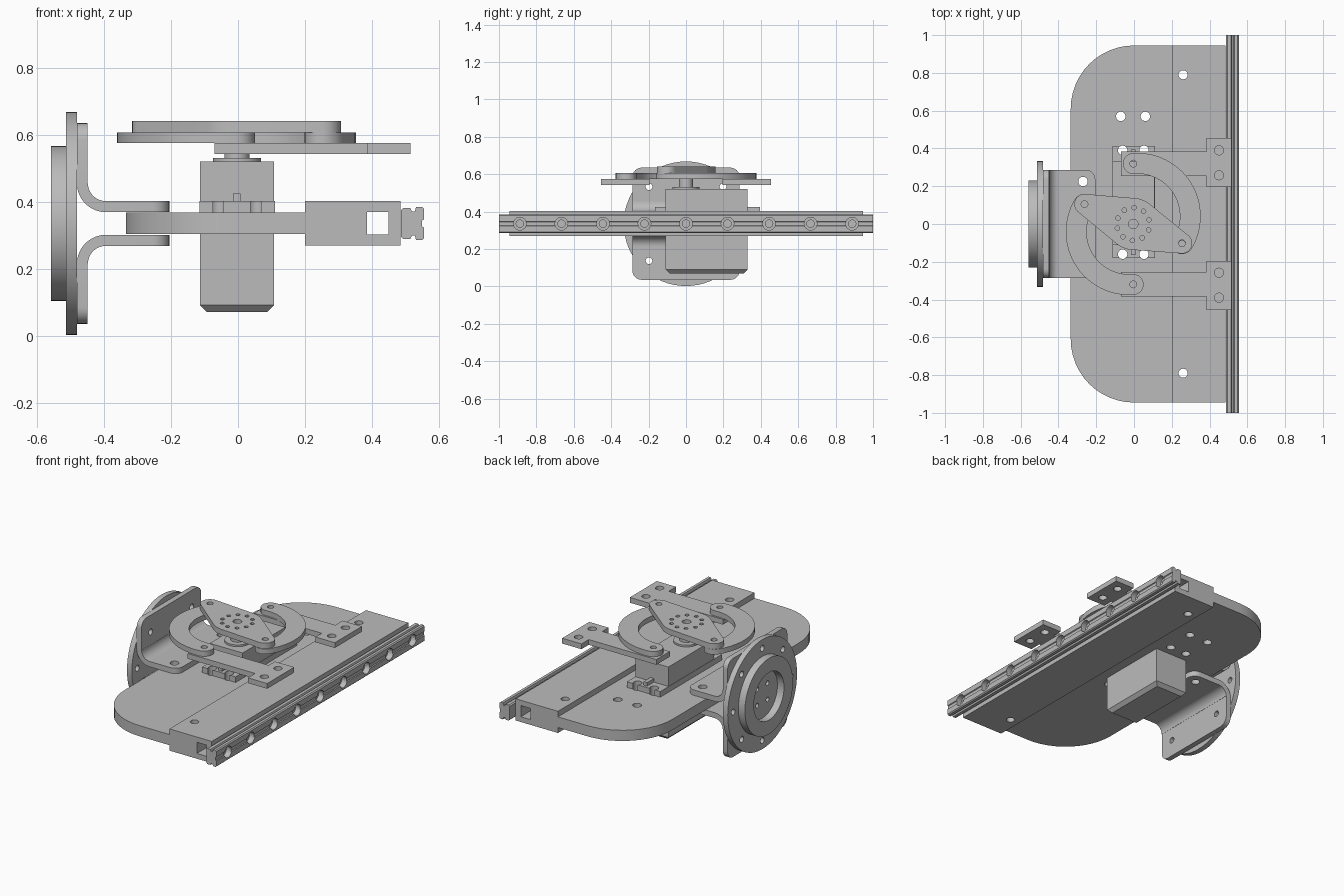
import bpy, bmesh, math
from mathutils import Matrix, Vector
from mathutils.geometry import convex_hull_2d

if "Cube" in bpy.data.objects:
    bpy.data.objects.remove(bpy.data.objects["Cube"])

grey = bpy.data.materials.new("plain grey")
grey.diffuse_color = (0.5, 0.5, 0.5, 1)
grey.use_nodes = True
grey.node_tree.nodes["Principled BSDF"].inputs["Base Color"].default_value = grey.diffuse_color

UP = Matrix.Identity(4)                                              # outline in xy, thickness along z
SIDE = Matrix(((0, 0, 1, 0), (1, 0, 0, 0), (0, 1, 0, 0), (0, 0, 0, 1)))   # outline in yz, thickness along x
LONG = Matrix.Rotation(math.pi / 2, 4, 'X')                          # outline in xz, thickness along -y


def arc(cx, cy, r, a0, a1, n=10):
    angs = [math.radians(a0 + (a1 - a0) * i / n) for i in range(n + 1)]
    return [(cx + r * math.cos(a), cy + r * math.sin(a)) for a in angs]


def circle(cx, cy, r, n=24):
    return arc(cx, cy, r, 0, 360, n)[:-1]


def rect(x0, x1, y0, y1):
    return [(x0, y0), (x1, y0), (x1, y1), (x0, y1)]


def finish(name, bm):
    bmesh.ops.remove_doubles(bm, verts=bm.verts, dist=1e-5)
    bmesh.ops.recalc_face_normals(bm, faces=bm.faces)
    me = bpy.data.meshes.new(name)
    bm.to_mesh(me)
    bm.free()
    me.materials.clear()
    me.materials.append(grey)
    ob = bpy.data.objects.new(name, me)
    bpy.context.collection.objects.link(ob)
    return ob


def plate(name, loops, w0, w1, frame=UP):
    """Extrude an outline (first loop) with holes (other loops) from w0 to w1."""
    cu = bpy.data.curves.new(name, 'CURVE')
    cu.dimensions, cu.fill_mode, cu.extrude = '2D', 'BOTH', (w1 - w0) / 2
    for loop in loops:
        sp = cu.splines.new('POLY')
        sp.points.add(len(loop) - 1)
        for p, (x, y) in zip(sp.points, loop):
            p.co = (x, y, 0, 1)
        sp.use_cyclic_u = True
    tmp = bpy.data.objects.new(name, cu)
    me = bpy.data.meshes.new_from_object(tmp)
    bm = bmesh.new()
    bm.from_mesh(me)
    bm.transform(frame @ Matrix.Translation((0, 0, (w0 + w1) / 2)))
    bpy.data.objects.remove(tmp)
    bpy.data.curves.remove(cu)
    bpy.data.meshes.remove(me)
    return finish(name, bm)


def box(name, x0, x1, y0, y1, z0, z1):
    return plate(name, [rect(x0, x1, y0, y1)], z0, z1)


def cut(ob, cutter):
    mod = ob.modifiers.new("cut", 'BOOLEAN')
    mod.operation, mod.solver, mod.object = 'DIFFERENCE', 'EXACT', cutter
    bpy.context.view_layer.update()
    me = bpy.data.meshes.new_from_object(ob.evaluated_get(bpy.context.evaluated_depsgraph_get()))
    ob.modifiers.clear()
    ob.data = me
    bpy.data.objects.remove(cutter)


# Base plate with servo opening and screw holes
outline = [(0.2, -0.945), (0.2, 0.945)] + arc(0, 0.61, 0.335, 90, 180, 12) + arc(0, -0.61, 0.335, 180, 270, 12)
servo_holes = [(x, y) for x in (-0.06, 0.053) for y in (-0.16, 0.39)]
holes = servo_holes + [(-0.07, 0.57), (0.06, 0.57), (-0.27, 0.225), (-0.27, -0.225)]
plate("base_plate", [outline, rect(-0.113, 0.108, -0.11, 0.33)] + [circle(x, y, 0.025) for x, y in holes], 0.303, 0.368)

# Square-bored beam along the plate edge
beam = plate("edge_beam", [rect(0.2, 0.485, 0.27, 0.402), rect(0.385, 0.45, 0.302, 0.37)], -0.945, 0.945, LONG)
cut(beam, plate("cutter", [circle(0.26, 0.79, 0.024), circle(0.26, -0.79, 0.024)], 0.2, 0.5))

# Linear guide rail with grooves and counterbored holes
half = [(0.487, 0.04), (0.494, 0.047), (0.514, 0.047), (0.519, 0.036), (0.528, 0.036),
        (0.532, 0.05), (0.549, 0.05), (0.555, 0.044), (0.555, 0.012), (0.55, 0.009)]
rail = plate("guide_rail", [[(x, 0.335 + z) for x, z in half] + [(x, 0.335 - z) for x, z in reversed(half)]],
             -1, 1, LONG)
for r, x0, x1 in ((0.02, 0.4, 0.6), (0.034, 0.52, 0.6)):
    cut(rail, plate("cutter", [circle(0.222 * i, 0.335, r) for i in range(-4, 5)], x0, x1, SIDE))

# Angle brackets, upper and mirrored lower
for name, s in (("upper", 1), ("lower", -1)):
    zz = lambda z: 0.335 + s * (z - 0.335)
    flat = [(-0.395, -0.287)] + arc(-0.255, -0.237, 0.05, -90, 0, 6) + arc(-0.255, 0.237, 0.05, 0, 90, 6) + [(-0.395, 0.287)]
    za, zb = sorted((zz(0.369), zz(0.402)))
    parts = [plate(name + "_bracket", [flat, circle(-0.27, 0.225, 0.025), circle(-0.27, -0.225, 0.025)], za, zb)]
    wall = [(-0.287, 0.455)] + arc(-0.237, 0.585, 0.05, 180, 90, 6) + arc(0.237, 0.585, 0.05, 90, 0, 6) + [(0.287, 0.455)]
    loops = [wall, circle(-0.198, 0.533, 0.018), circle(0.198, 0.533, 0.018)]
    parts.append(plate("wall", [[(y, zz(z)) for y, z in l] for l in loops], -0.481, -0.449, SIDE))
    bend = arc(-0.395, 0.455, 0.086, 180, 270) + arc(-0.395, 0.455, 0.053, 270, 180)
    parts.append(plate("bend", [[(x, zz(z)) for x, z in bend]], -0.287, 0.287, LONG))
    with bpy.context.temp_override(active_object=parts[0], object=parts[0],
                                   selected_objects=parts, selected_editable_objects=parts):
        bpy.ops.object.join()

# Round mounting flange with raised ring
bolts = [arc(0, 0.335, 0.28, 45 * i, 360, 1)[0] for i in range(8)]
pilots = [arc(0, 0.335, 0.07, 45 + 90 * i, 360, 1)[0] for i in range(4)]
plate("flange_disc", [circle(0, 0.335, 0.333, 64)] + [circle(y, z, 0.018) for y, z in bolts]
      + [circle(y, z, 0.014, 16) for y, z in pilots], -0.514, -0.481, SIDE)
plate("flange_ring", [circle(0, 0.335, 0.231, 64), circle(0, 0.335, 0.145, 48)], -0.558, -0.514, SIDE)

# Servo body with chamfered bottom
bm = bmesh.new()
bmesh.ops.create_cube(bm, size=1, matrix=Matrix.Translation((-0.0025, 0.11, 0.295))
                      @ Matrix.Diagonal((0.221, 0.44, 0.45, 1)))
low = [e for e in bm.edges if all(v.co.z < 0.1 for v in e.verts)]
bmesh.ops.bevel(bm, geom=low, offset=0.021, segments=1, affect='EDGES')
finish("servo_body", bm)

# Servo mounting ears with open slots, ribs and output shaft
ears = [(-0.115, -0.18)]
for cx in (-0.06, 0.053):
    ears += arc(cx, -0.16, 0.025, 233, -53, 16)
ears += [(0.11, -0.18), (0.11, 0.412)]
for cx in (0.053, -0.06):
    ears += arc(cx, 0.39, 0.025, 53, -233, 16)
plate("servo_ears", [ears + [(-0.115, 0.412)]], 0.368, 0.402)
box("front_rib", -0.015, 0.008, -0.165, -0.11, 0.402, 0.424)
box("rear_rib", -0.015, 0.008, 0.33, 0.395, 0.402, 0.424)
plate("servo_collar", [circle(-0.003, 0, 0.072, 32)], 0.52, 0.531)
plate("servo_shaft", [circle(-0.003, 0, 0.038)], 0.531, 0.607)

# Servo horn: three circles wrapped in one outline
ends = [(-0.262, 0.105), (0.254, -0.102)]
pts = [Vector(p) for p in circle(*ends[0], 0.054, 32) + circle(*ends[1], 0.054, 32) + circle(-0.004, 0, 0.137, 64)]
ring = [arc(-0.004, 0, 0.087, 15 + 36 * i, 360, 1)[0] for i in range(10)]
plate("servo_horn", [[tuple(pts[i]) for i in convex_hull_2d(pts)], circle(-0.004, 0, 0.025)]
      + [circle(x, y, 0.018, 16) for x, y in ends] + [circle(x, y, 0.012, 12) for x, y in ring], 0.607, 0.641)

# Curved links and sliding arms, each repeated by a half turn or mirror
cx, cy, r = -0.026, -0.041, 0.28
a, b = (-0.262, 0.105), (-0.004, -0.32)
t0 = math.degrees(math.atan2(a[1] - cy, a[0] - cx))
t1 = math.degrees(math.atan2(b[1] - cy, b[0] - cx)) + 360
link = (arc(cx, cy, r + 0.055, t0, t1, 28) + arc(*b, 0.055, t1, t1 + 180, 12)[1:-1]
        + arc(cx, cy, r - 0.055, t1, t0, 28) + arc(*a, 0.055, t0 + 180, t0 + 360, 12)[1:-1])
for name, s in (("front", 1), ("rear", -1)):
    turn = lambda loop: [(-0.004 + s * (x + 0.004), s * y) for x, y in loop]
    plate(name + "_curved_link", [turn(l) for l in (link, circle(*a, 0.018, 16), circle(*b, 0.018, 16))], 0.575, 0.607)
    arm = [(-0.07, -0.385), (0.385, -0.385), (0.385, -0.455), (0.515, -0.455),
           (0.515, -0.195), (0.385, -0.195), (0.385, -0.255), (-0.07, -0.255)]
    loops = [arm, circle(*b, 0.018, 16), circle(0.45, -0.39, 0.024), circle(0.45, -0.258, 0.024)]
    plate(name + "_sliding_arm", [[(x, s * y) for x, y in l] for l in loops], 0.543, 0.575)

# Smooth the round walls, keep edges crisp
bpy.ops.object.select_all(action='SELECT')
bpy.context.view_layer.objects.active = beam
bpy.ops.object.shade_smooth_by_angle(angle=math.radians(30))
